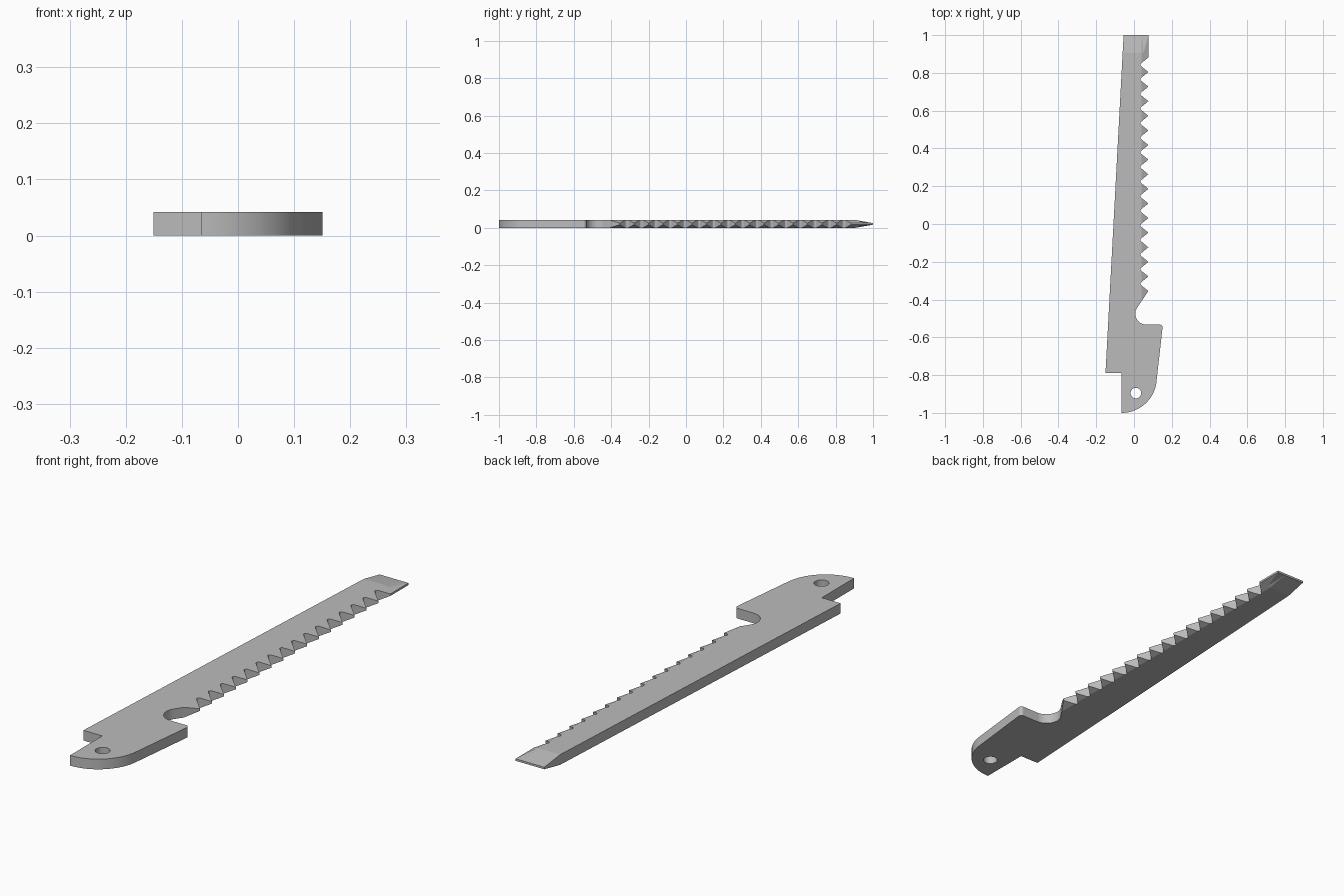
import bpy, bmesh
from math import sin, cos, radians, pi

cube = bpy.data.objects.get("Cube")
if cube:
    bpy.data.objects.remove(cube, do_unlink=True)

THICK = 0.042
MID = THICK / 2
PITCH = 0.0773
FIRST_TIP = -0.355
TEETH = 16
TIP_X, ROOT_X, BEVEL_X = 0.076, 0.034, 0.04
POINT_Y = 0.905


def arc(cx, cy, r, start, end, steps):
    """Points along a circular arc, angles in degrees."""
    angles = [radians(start + (end - start) * i / steps) for i in range(steps + 1)]
    return [(cx + r * cos(a), cy + r * sin(a)) for a in angles]


# Blade outline: tang heel, corner, throat, teeth, point and spine
outline = arc(-0.065, -0.815, 0.185, -90, -6, 24)
outline += arc(0.137, -0.547, 0.014, -6, 90, 14)
outline += arc(0.065, -0.475, 0.058, -90, -215, 24)
for i in range(TEETH):
    tip = FIRST_TIP + i * PITCH
    outline.append((TIP_X, tip))
    outline += arc(ROOT_X + 0.009, tip + PITCH / 2, 0.009, 235, 125, 8)
outline += [(TIP_X, FIRST_TIP + TEETH * PITCH), (TIP_X, 1), (-0.055, 1),
            (-0.151, -0.79), (-0.065, -0.79)]
hole = arc(0.01, -0.895, 0.028, 0, 352.5, 47)

# Filled flat curve with the mounting hole, given thickness
curve = bpy.data.curves.new("saw_blade_profile", 'CURVE')
curve.dimensions = '2D'
curve.fill_mode = 'BOTH'
curve.extrude = MID
for points in (outline, hole):
    spline = curve.splines.new('POLY')
    spline.points.add(len(points) - 1)
    for p, (x, y) in zip(spline.points, points):
        p.co = (x, y, 0, 1)
    spline.use_cyclic_u = True
profile = bpy.data.objects.new("saw_blade_profile", curve)
bpy.context.collection.objects.link(profile)
bpy.context.view_layer.update()
mesh = bpy.data.meshes.new_from_object(
    profile.evaluated_get(bpy.context.evaluated_depsgraph_get()))
bpy.data.objects.remove(profile, do_unlink=True)
bpy.data.curves.remove(curve)

# Grind the tooth edge and the point towards the middle plane
bm = bmesh.new()
bm.from_mesh(mesh)
bmesh.ops.remove_doubles(bm, verts=bm.verts, dist=0.0001)
for co, no in (((BEVEL_X, 0, 0), (1, 0, 0)), ((0, POINT_Y, 0), (0, 1, 0))):
    bmesh.ops.bisect_plane(bm, geom=bm.verts[:] + bm.edges[:] + bm.faces[:],
                           plane_co=co, plane_no=no, dist=0.00001)
for v in bm.verts:
    scale = 1.0
    if v.co.x > BEVEL_X and v.co.y > -0.45:
        scale = 1 - 0.8 * (v.co.x - BEVEL_X) / (TIP_X - BEVEL_X)
    if v.co.y > POINT_Y:
        scale = min(scale, 1 - 0.8 * (v.co.y - POINT_Y) / (1 - POINT_Y))
    v.co.z = MID + v.co.z * scale
bmesh.ops.triangulate(bm, faces=[f for f in bm.faces if len(f.verts) > 3])
bmesh.ops.recalc_face_normals(bm, faces=bm.faces)
bm.to_mesh(mesh)
bm.free()

# Plain steel
steel = bpy.data.materials.new("grey_steel")
steel.use_nodes = True
steel.diffuse_color = (0.5, 0.5, 0.5, 1)
steel.node_tree.nodes["Principled BSDF"].inputs["Base Color"].default_value = (0.5, 0.5, 0.5, 1)
mesh.materials.clear()
mesh.materials.append(steel)

blade = bpy.data.objects.new("saw_blade", mesh)
mesh.name = "saw_blade"
bpy.context.collection.objects.link(blade)
bpy.context.view_layer.objects.active = blade
blade.select_set(True)
bpy.ops.object.shade_smooth_by_angle(angle=radians(9))
